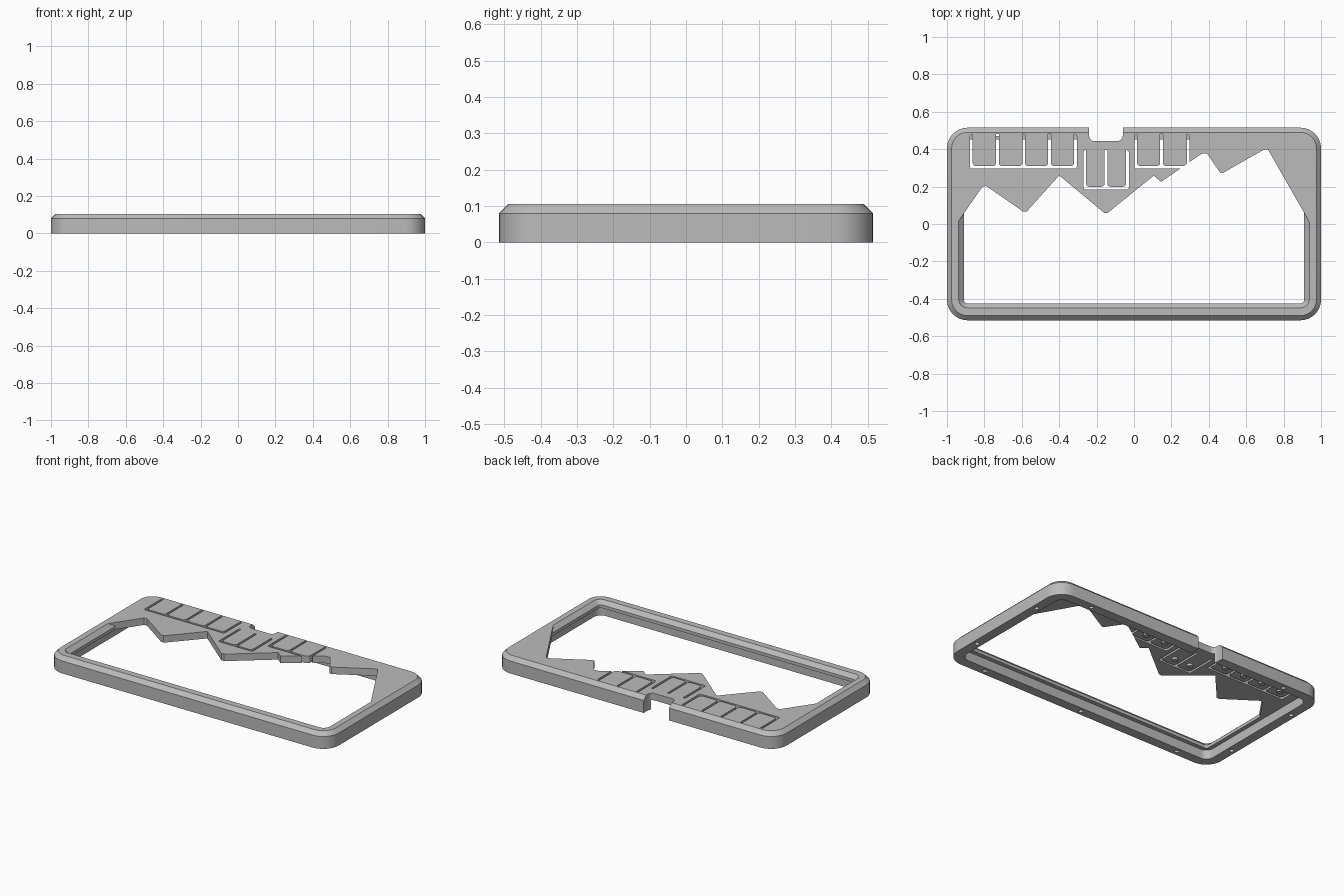
import bpy, bmesh, math

cube = bpy.data.objects.get("Cube")
if cube:
    bpy.data.objects.remove(cube, do_unlink=True)

grey = bpy.data.materials.new("plain_grey")
grey.use_nodes = True
colour = (0.5, 0.5, 0.5, 1)
grey.diffuse_color = colour
grey.node_tree.nodes["Principled BSDF"].inputs["Base Color"].default_value = colour


def rounded(x0, x1, y0, y1, r, steps=8):
    """Outline of a rounded rectangle, counter-clockwise."""
    corners = [(x1 - r, y1 - r), (x0 + r, y1 - r), (x0 + r, y0 + r), (x1 - r, y0 + r)]
    pts = []
    for i, (cx, cy) in enumerate(corners):
        for s in range(steps + 1):
            a = math.pi / 2 * (i + s / steps)
            pts.append((cx + r * math.cos(a), cy + r * math.sin(a)))
    return pts


def loft(name, layers):
    """Closed solid through a stack of (outline, height) layers."""
    bm = bmesh.new()
    rings = [[bm.verts.new((x, y, z)) for x, y in pts] for pts, z in layers]
    n = len(rings[0])
    for low, high in zip(rings, rings[1:]):
        for i in range(n):
            j = (i + 1) % n
            bm.faces.new((low[i], low[j], high[j], high[i]))
    bm.faces.new(rings[0][::-1])
    bm.faces.new(rings[-1])
    mesh = bpy.data.meshes.new(name)
    bm.to_mesh(mesh)
    bm.free()
    ob = bpy.data.objects.new(name, mesh)
    bpy.context.collection.objects.link(ob)
    mesh.materials.append(grey)
    return ob


def prism(name, pts, z0, z1):
    return loft(name, [(pts, z0), (pts, z1)])


def boolean(target, tool, operation="DIFFERENCE"):
    """Apply a boolean and discard its tool."""
    tool.hide_render = True
    mod = target.modifiers.new("cut", "BOOLEAN")
    mod.object, mod.operation, mod.solver = tool, operation, "EXACT"
    bpy.ops.object.select_all(action="DESELECT")
    bpy.context.view_layer.objects.active = target
    target.select_set(True)
    bpy.ops.object.modifier_apply(modifier=mod.name)
    bpy.data.objects.remove(tool, do_unlink=True)


# Outer body with a chamfered top edge
W, D, H = 1.0, 0.515, 0.105
full = rounded(-W, W, -D, D, 0.11)
frame = loft("bezel_frame", [
    (full, 0), (full, 0.08),
    (rounded(-W + 0.025, W - 0.025, -D + 0.025, D - 0.025, 0.085), H)])

# Recess underneath that leaves a perimeter wall and a top plate
boolean(frame, prism("recess", rounded(-0.937, 0.937, -0.452, 0.452, 0.05), -0.1, 0.06))

# Window: sloped lip below, jagged mountain skyline above
hole = rounded(-0.91, 0.91, -0.425, 0.46, 0.02)
window = loft("window", [
    (hole, 0.02), (hole, 0.08),
    (rounded(-0.937, 0.937, -0.448, 0.487, 0.045), H),
    (rounded(-0.938, 0.938, -0.449, 0.488, 0.045), 0.15)])
skyline = [(0.95, -0.6), (0.95, -0.015), (0.935, 0.015), (0.715, 0.40), (0.69, 0.395),
           (0.475, 0.273), (0.46, 0.275), (0.39, 0.378), (0.36, 0.375), (0.145, 0.225),
           (0.105, 0.258), (-0.14, 0.06), (-0.16, 0.06), (-0.40, 0.26), (-0.575, 0.065),
           (-0.595, 0.068), (-0.79, 0.203), (-0.81, 0.2), (-0.935, 0.02),
           (-0.95, -0.005), (-0.95, -0.6)]
boolean(window, prism("skyline", skyline, -0.2, 0.3), "INTERSECT")
boolean(frame, window)

# Cable notch through the back wall
boolean(frame, prism("notch", rounded(-0.24, -0.06, 0.443, 0.7, 0.03), -0.1, 0.2))

# Flexible keys: each group is outlined by a comb of thin slots
gap = 0.014
groups = [([-0.87, -0.73, -0.59, -0.452, -0.313], 0.303, 0.48),
          ([-0.263, -0.15, -0.035], 0.192, 0.395),
          ([0.01, 0.147, 0.29], 0.303, 0.48)]
for xs, y0, y1 in groups:
    h = gap / 2
    slots = prism("slots", rounded(xs[0] - h, xs[-1] + h, y0 - h, y1, 0.012), 0.05, 0.2)
    for a, b in zip(xs, xs[1:]):
        key = rounded(a + h, b - h, y0 + h, 0.6, 0.018)
        boolean(slots, prism("key", key, 0, 0.3))
    boolean(frame, slots)

# Screw holes in the underside of the wall
spots = [(x, y) for x in (-0.73, 0.73) for y in (-0.483, 0.483)]
spots += [(x, y) for x in (-0.968, 0.968) for y in (-0.27, 0.27)] + [(0, -0.483)]
for x, y in spots:
    r = 0.014
    boolean(frame, prism("screw_hole", rounded(x - r, x + r, y - r, y + r, r * 0.99, 4), -0.1, 0.05))

# Pressing nubs beneath the keys
for xs, y0, y1 in groups:
    for a, b in zip(xs, xs[1:]):
        cx, cy, r = (a + b) / 2, y0 + 0.07, 0.018
        prism("key_nub", rounded(cx - r, cx + r, cy - r, cy + r, r * 0.99, 4), 0.045, 0.062)

# Smooth the rounded corners while keeping the edges crisp
bpy.ops.object.select_all(action="DESELECT")
frame.select_set(True)
bpy.context.view_layer.objects.active = frame
bpy.ops.object.shade_smooth_by_angle(angle=math.radians(25))
